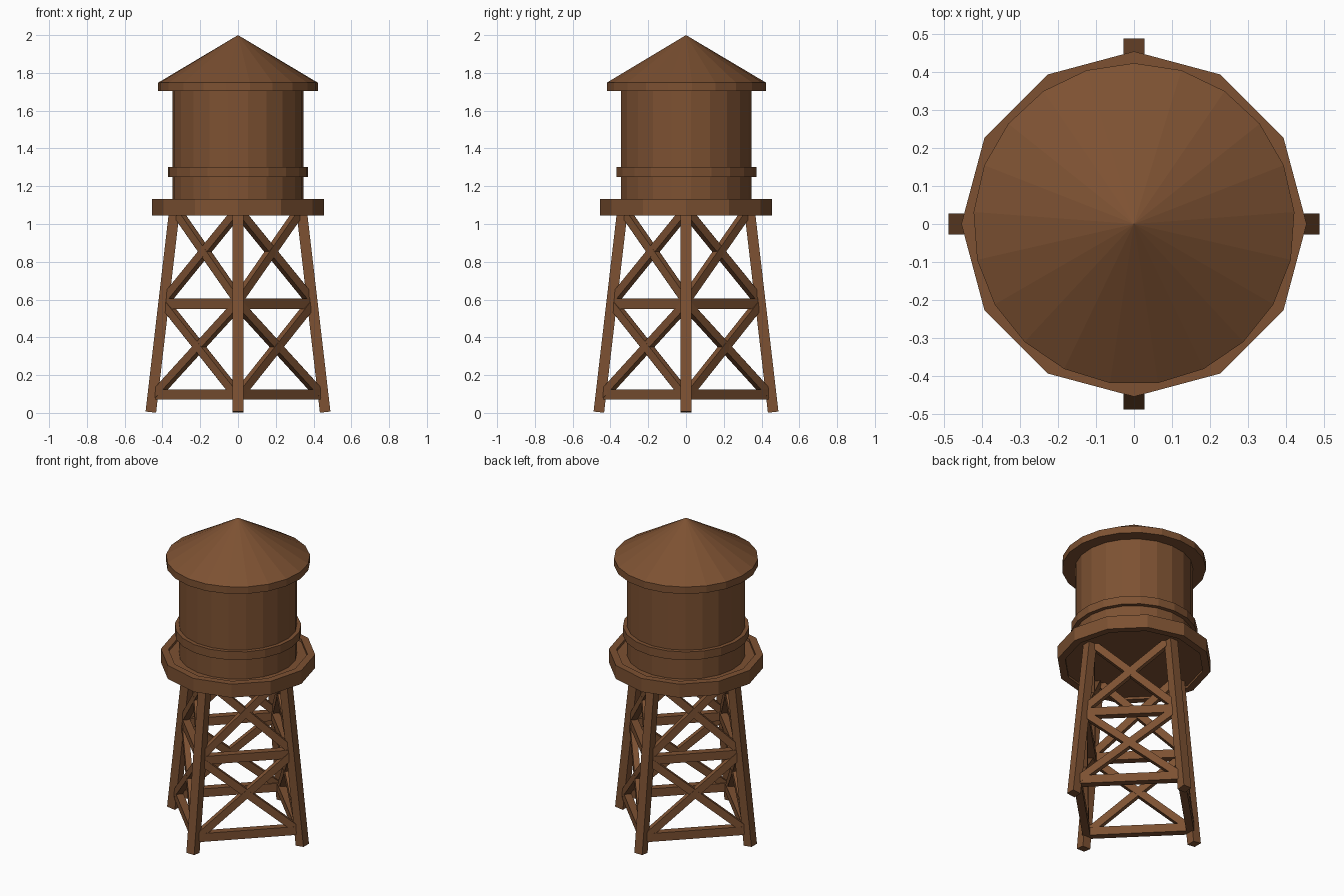
import bpy, bmesh, math
from mathutils import Vector, Matrix

if "Cube" in bpy.data.objects:
    bpy.data.objects.remove(bpy.data.objects["Cube"])

wood = bpy.data.materials.new("brown_wood")
wood.diffuse_color = (0.205, 0.083, 0.032, 1)
wood.use_nodes = True
wood.node_tree.nodes["Principled BSDF"].inputs["Base Color"].default_value = wood.diffuse_color


def finish(bm, name):
    bmesh.ops.recalc_face_normals(bm, faces=bm.faces[:])
    me = bpy.data.meshes.new(name)
    bm.to_mesh(me)
    bm.free()
    me.materials.append(wood)
    ob = bpy.data.objects.new(name, me)
    bpy.context.collection.objects.link(ob)
    return ob


def lathe(name, profile, sides, closed=False):
    """Spin (radius, z) points about z, with a vertex on +y."""
    bm = bmesh.new()
    rings = []
    for r, z in profile:
        if r == 0:
            rings.append([bm.verts.new((0, 0, z))] * sides)
        else:
            rings.append([bm.verts.new((r * math.cos(a), r * math.sin(a), z))
                          for a in (math.pi / 2 + 2 * math.pi * i / sides for i in range(sides))])
    pairs = list(zip(rings, rings[1:])) + ([(rings[-1], rings[0])] if closed else [])
    for a, b in pairs:
        for i in range(sides):
            j = (i + 1) % sides
            bm.faces.new(list(dict.fromkeys((a[i], a[j], b[j], b[i]))))
    if not closed:
        for ring in (rings[0], rings[-1]):
            if ring[0] is not ring[1]:
                bm.faces.new(ring)
    return finish(bm, name)


def beam(name, p, q, side, width, height):
    """Box from p to q; width lies along the side direction."""
    p, q = Vector(p), Vector(q)
    d = (q - p).normalized()
    s = Vector(side)
    s = (s - d * s.dot(d)).normalized()
    u = d.cross(s)
    m = Matrix((s * width, u * height, d * (q - p).length)).transposed().to_4x4()
    m.translation = (p + q) / 2
    bm = bmesh.new()
    bmesh.ops.create_cube(bm, size=1, matrix=m)
    return finish(bm, name)


# Tank, hoop and roof
lathe("tank", [(0.347, 1.10), (0.347, 1.71)], 21)
lathe("tank_hoop", [(0.34, 1.25), (0.372, 1.25), (0.372, 1.303), (0.34, 1.303)], 21, True)
lathe("roof", [(0.424, 1.703), (0.424, 1.748), (0, 2.0)], 21)

# Platform: floor with a slightly raised rim
lathe("platform_rim", [(0.41, 1.045), (0.455, 1.045), (0.455, 1.132), (0.41, 1.132)], 12, True)
lathe("platform_floor", [(0.412, 1.06), (0.412, 1.115)], 12)


def leg_point(k, z, inset=0.0):
    r = 0.462 - 0.117 * z - inset
    a = k * math.pi / 2
    return Vector((r * math.cos(a), r * math.sin(a), z))


# Four splayed legs, with rails and cross braces on each side
for k in range(4):
    a = k * math.pi / 2
    beam(f"leg_{k}", leg_point(k, 0.004), leg_point(k, 1.075),
         (-math.sin(a), math.cos(a), 0), 0.056, 0.056)
    n = (math.cos(a + math.pi / 4), math.sin(a + math.pi / 4), 0)
    for z in (0.098, 0.578):
        beam(f"rail_{k}", leg_point(k, z, 0.018), leg_point(k + 1, z, 0.018), n, 0.045, 0.054)
    for lo, hi in ((0.09, 0.575), (0.60, 1.07)):
        for i, j in ((k, k + 1), (k + 1, k)):
            beam(f"cross_brace_{k}", leg_point(i, lo, 0.01), leg_point(j, hi, 0.01),
                 n, 0.038 if i == k else 0.036, 0.045)
